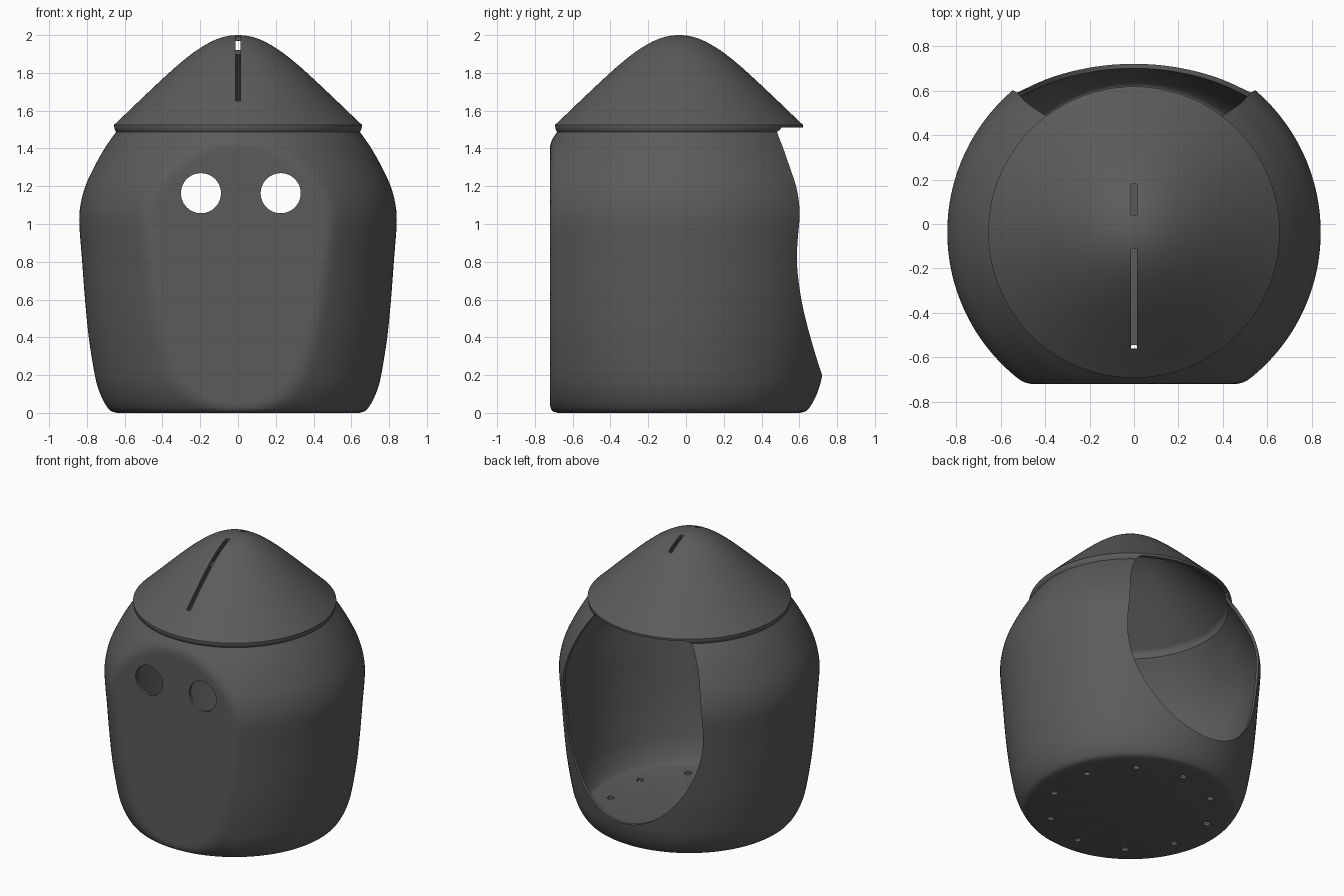
import bpy, bmesh, math
from mathutils import Matrix, Vector

if "Cube" in bpy.data.objects:
    bpy.data.objects.remove(bpy.data.objects["Cube"])

CY = -0.037      # axis of the round parts
WALL = 0.02
FLAT = -0.72     # flat front panel
SEG = 192

grey = bpy.data.materials.new("dark grey")
grey.diffuse_color = (0.105, 0.105, 0.105, 1)
grey.use_nodes = True
grey.node_tree.nodes["Principled BSDF"].inputs["Base Color"].default_value = grey.diffuse_color


def spline(pts, n):
    """Smooth curve through the points."""
    p = [Vector(q) for q in pts]
    p = [2 * p[0] - p[1]] + p + [2 * p[-1] - p[-2]]
    out = []
    for i in range(1, len(p) - 2):
        a, b, c, d = p[i - 1:i + 3]
        for k in range(n):
            t = k / n
            out.append(0.5 * (2 * b + (c - a) * t + (2 * a - 5 * b + 4 * c - d) * t * t
                              + (3 * b - a - 3 * c + d) * t ** 3))
    return out + [p[-2]]


def inset(prof, d):
    """Profile moved inward by d, kept outside the axis."""
    out = []
    for i, p in enumerate(prof):
        t = (prof[min(i + 1, len(prof) - 1)] - prof[max(i - 1, 0)]).normalized()
        out.append(Vector((max(p.x - t.y * d, 0.0), p.y + t.x * d)))
    return out


def soft_floor(y, low, k=0.025):
    """Flatten y at a limit with a small rounded edge."""
    h = max(k - abs(y - low), 0) / k
    return max(y, low) + h * h * k / 4


def shell(name, outer, inner, flat=False):
    """Revolve the outer profile and its inner return into a closed shell."""
    bm = bmesh.new()
    rows = []
    prof = [(p, FLAT) for p in outer] + [(p, FLAT + WALL) for p in reversed(inner)]
    for p, low in prof:
        if p.x < 1e-4:
            rows.append([bm.verts.new((0, CY, p.y))])
            continue
        row = []
        for i in range(SEG):
            a = 2 * math.pi * i / SEG
            y = CY + p.x * math.sin(a)
            row.append(bm.verts.new((p.x * math.cos(a), soft_floor(y, low) if flat else y, p.y)))
        rows.append(row)
    for r, s in zip(rows, rows[1:]):
        if len(r) == 1 and len(s) == 1:
            continue
        for i in range(SEG):
            j = (i + 1) % SEG
            if len(r) == 1:
                bm.faces.new((r[0], s[j], s[i]))
            elif len(s) == 1:
                bm.faces.new((r[i], r[j], s[0]))
            else:
                bm.faces.new((r[i], r[j], s[j], s[i]))
    bmesh.ops.remove_doubles(bm, verts=bm.verts[:], dist=1e-5)
    bmesh.ops.recalc_face_normals(bm, faces=bm.faces[:])
    return to_object(bm, name)


def to_object(bm, name):
    me = bpy.data.meshes.new(name)
    bm.to_mesh(me)
    bm.free()
    me.materials.append(grey)
    ob = bpy.data.objects.new(name, me)
    bpy.context.collection.objects.link(ob)
    return ob


def cut(ob, bm):
    """Subtract the cutter mesh, then smooth the part."""
    cutter = to_object(bm, ob.name + "_cutter")
    m = ob.modifiers.new("cut", 'BOOLEAN')
    m.operation, m.solver, m.object = 'DIFFERENCE', 'EXACT', cutter
    bpy.ops.object.select_all(action='DESELECT')
    bpy.context.view_layer.objects.active = ob
    ob.select_set(True)
    bpy.ops.object.modifier_apply(modifier=m.name)
    bpy.data.objects.remove(cutter)
    bpy.ops.object.shade_smooth_by_angle(angle=math.radians(35))


def add_rod(bm, loc, scale, along_y=False, seg=48):
    rot = Matrix.Rotation(math.pi / 2, 4, 'X') if along_y else Matrix()
    mat = Matrix.Translation(loc) @ Matrix.Diagonal((*scale, 1)) @ rot
    bmesh.ops.create_cone(bm, cap_ends=True, segments=seg, radius1=1, radius2=1,
                          depth=1, matrix=mat)


# body: hollow round pot with a flat front
side = spline([(0.64, 0), (0.675, 0.012), (0.705, 0.05), (0.735, 0.115), (0.758, 0.2),
               (0.79, 0.4), (0.81, 0.6), (0.825, 0.8), (0.84, 1.0), (0.834, 1.1),
               (0.808, 1.2), (0.762, 1.3), (0.706, 1.4), (0.645, 1.488)], 6)
outer = [Vector((0, 0))] + side + [Vector((0.652, 1.497)), Vector((0.655, 1.51))]
inner = [Vector((0, WALL))] + inset(side, WALL) + [Vector((0.63, 1.51))]
body = shell("body", outer, inner, flat=True)

bm = bmesh.new()
add_rod(bm, (0, 0.75, 0.95), (0.55, 1.5, 0.75), True, 128)      # back opening
for x in (-0.196, 0.226):                                       # round front holes
    add_rod(bm, (x, -0.75, 1.163), (0.106, 0.5, 0.106), True, 64)
for i in range(10):                                             # drain holes
    a = -math.pi / 2 + i * math.pi / 5
    add_rod(bm, (0.53 * math.cos(a), CY + 0.53 * math.sin(a), 0), (0.023, 0.023, 0.2), seg=24)
cut(body, bm)

# lid: hollow bell-shaped roof with two slots
roof = spline([(0.656, 1.525), (0.6, 1.578), (0.525, 1.65), (0.4, 1.768), (0.3, 1.857),
               (0.2, 1.932), (0.1, 1.983), (0, 2.0), (-0.1, 1.983)], 6)[:-6]
roof[-1] = Vector((0, 2.0))
under = inset(roof, WALL)
under[-1] = Vector((0, 2.0 - WALL))
lid = shell("lid", [Vector((0.63, 1.51)), Vector((0.655, 1.51))] + roof,
            [Vector((0.63, 1.51))] + under[2:])

bm = bmesh.new()
for y0, y1 in ((-0.56, -0.11), (0.04, 0.18)):
    mat = Matrix.Translation((0, (y0 + y1) / 2, 1.8)) @ Matrix.Diagonal((0.028, y1 - y0, 1, 1))
    bmesh.ops.create_cube(bm, size=1, matrix=mat)
cut(lid, bm)
